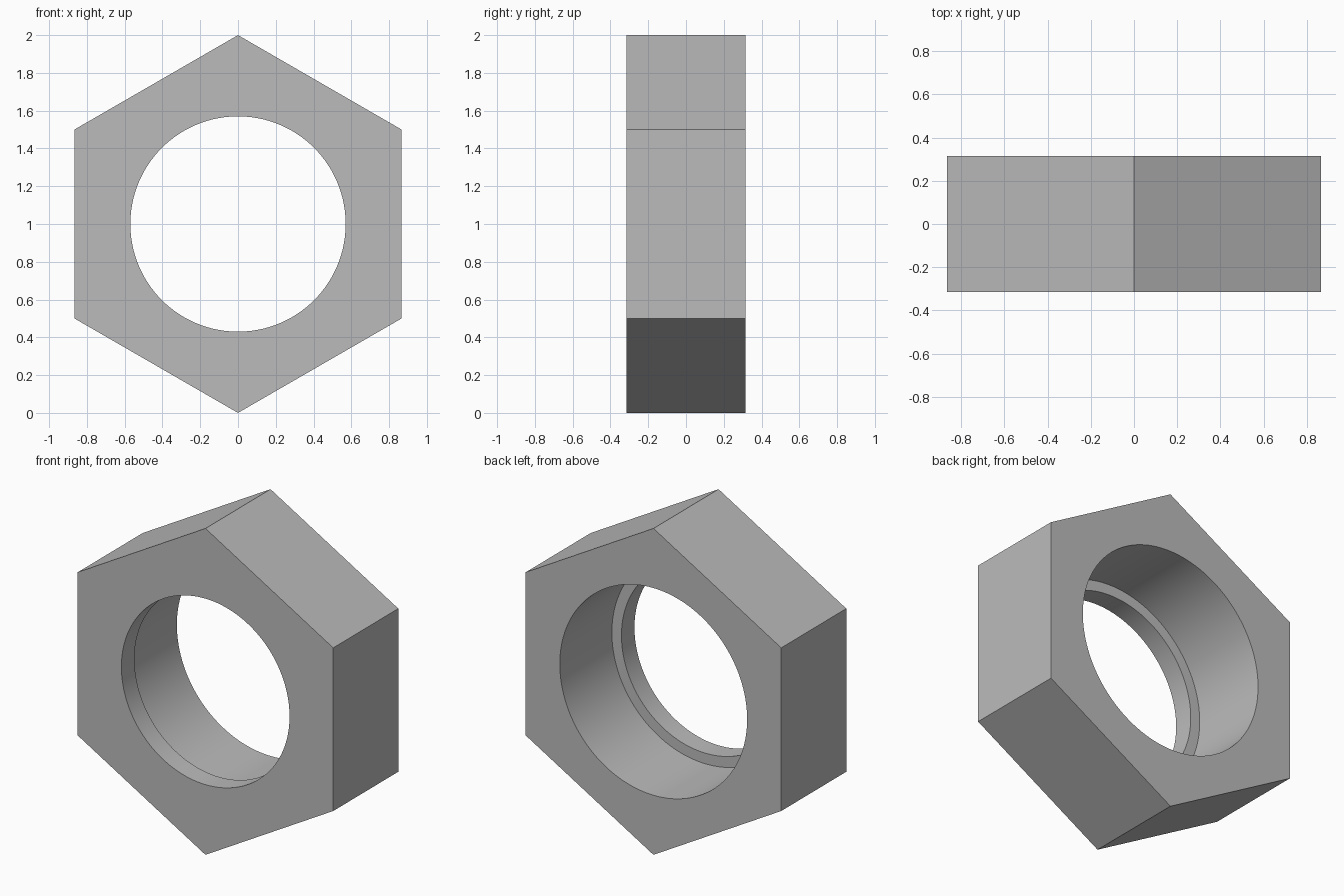
import bpy
import bmesh
from math import cos, sin, pi, radians

cube = bpy.data.objects.get("Cube")
if cube:
    bpy.data.objects.remove(cube, do_unlink=True)

HALF_DEPTH = 0.315
LIP_Y = -0.189        # inner shoulder of the front lip
FRONT_RADIUS = 0.57
BACK_RADIUS = 0.635
SEGMENTS = 128

# Plain grey metal
metal = bpy.data.materials.new("grey_metal")
metal.use_nodes = True
grey = (0.5, 0.5, 0.5, 1)
metal.diffuse_color = grey
metal.node_tree.nodes["Principled BSDF"].inputs["Base Color"].default_value = grey

bm = bmesh.new()


def ring(radius, y, sides):
    """Regular polygon standing upright, one corner at the top."""
    angles = [pi / 2 + 2 * pi * i / sides for i in range(sides)]
    return [bm.verts.new((radius * cos(a), y, 1 + radius * sin(a))) for a in angles]


def wall(a, b):
    """Quads joining two rings with the same number of sides."""
    n = len(a)
    for i in range(n):
        j = (i + 1) % n
        bm.faces.new((a[i], a[j], b[j], b[i]))


def loop_edges(verts):
    return [bm.edges.get((v, verts[i - 1])) for i, v in enumerate(verts)]


# Six outer flats
hex_front = ring(1, -HALF_DEPTH, 6)
hex_back = ring(1, HALF_DEPTH, 6)
wall(hex_front, hex_back)

# Stepped bore: narrow lip, shoulder, wide bore
bore = [ring(r, y, SEGMENTS) for r, y in (
    (FRONT_RADIUS, -HALF_DEPTH), (FRONT_RADIUS, LIP_Y),
    (BACK_RADIUS, LIP_Y), (BACK_RADIUS, HALF_DEPTH))]
for a, b in zip(bore, bore[1:]):
    wall(a, b)

# Flat end faces with round openings
for outline, hole in ((hex_front, bore[0]), (hex_back, bore[-1])):
    bmesh.ops.triangle_fill(bm, use_beauty=True,
                            edges=loop_edges(outline) + loop_edges(hole))

bmesh.ops.recalc_face_normals(bm, faces=bm.faces[:])
mesh = bpy.data.meshes.new("hex_nut")
bm.to_mesh(mesh)
bm.free()
mesh.materials.append(metal)

nut = bpy.data.objects.new("hex_nut", mesh)
bpy.context.collection.objects.link(nut)
bpy.ops.object.select_all(action="DESELECT")
nut.select_set(True)
bpy.context.view_layer.objects.active = nut
bpy.ops.object.shade_smooth_by_angle(angle=radians(30))
